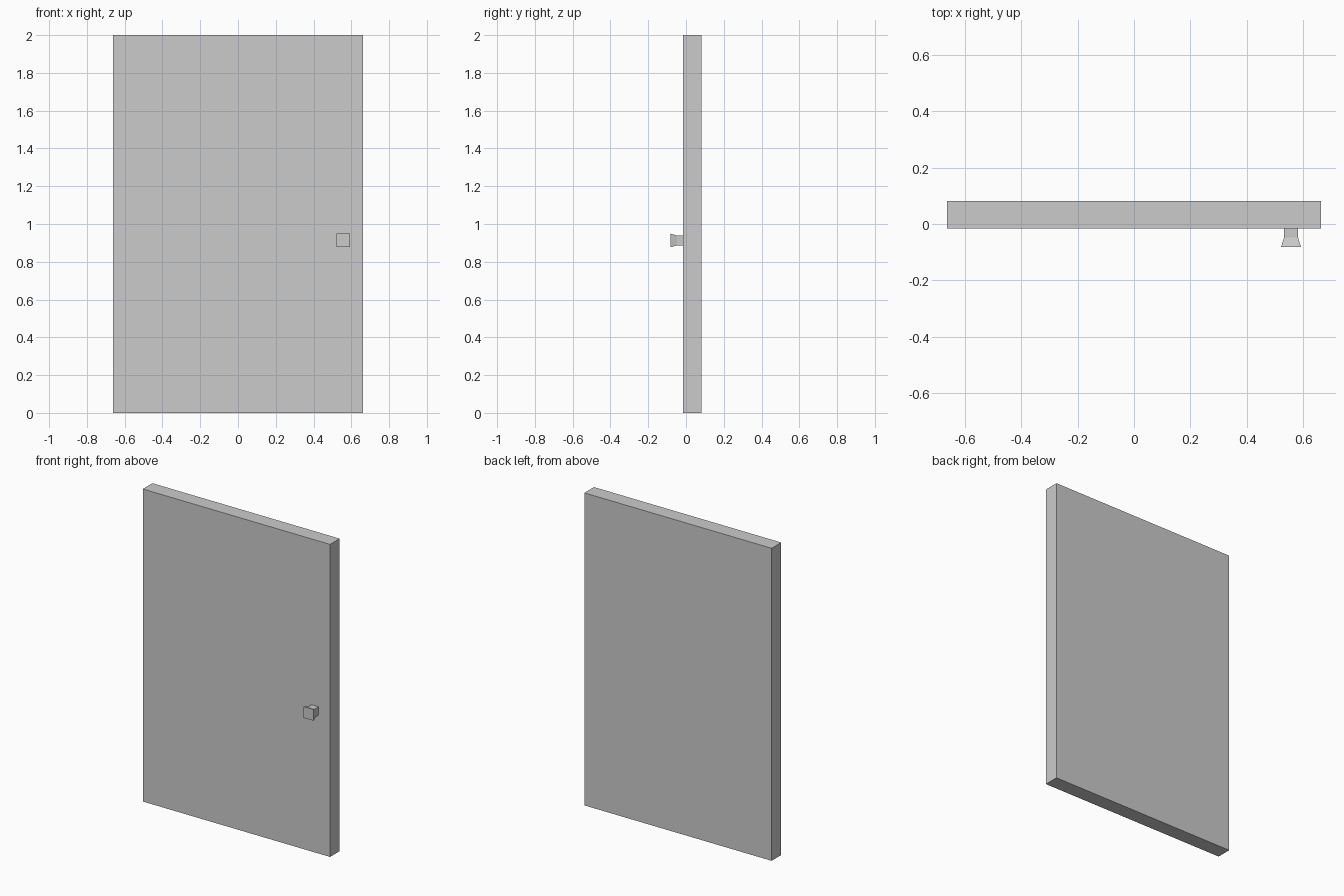
import bpy, bmesh

if "Cube" in bpy.data.objects:
    bpy.data.objects.remove(bpy.data.objects["Cube"])


def loft(name, sections):
    """Join rectangular sections (x, z, half width, half height, y) front to back."""
    bm = bmesh.new()
    rings = [[bm.verts.new((x + sx * w, y, z + sz * h))
              for sx, sz in ((-1, -1), (1, -1), (1, 1), (-1, 1))]
             for x, z, w, h, y in sections]
    for a, b in zip(rings, rings[1:]):
        for i in range(4):
            j = (i + 1) % 4
            bm.faces.new((a[i], a[j], b[j], b[i]))
    bm.faces.new(rings[0])
    bm.faces.new(rings[-1][::-1])
    bmesh.ops.recalc_face_normals(bm, faces=bm.faces)
    mesh = bpy.data.meshes.new(name)
    bm.to_mesh(mesh)
    bm.free()
    obj = bpy.data.objects.new(name, mesh)
    bpy.context.collection.objects.link(obj)
    return obj


# Door slab
loft("door_panel", [(0, 1, 0.663, 1, -0.016), (0, 1, 0.663, 1, 0.081)])

# Square knob: flared head narrowing to a straight neck set on the slab
KX, KZ = 0.557, 0.913
loft("door_knob", [(KX, KZ, 0.035, 0.036, -0.081),
                   (KX, KZ, 0.025, 0.026, -0.048),
                   (KX, KZ, 0.025, 0.026, -0.016)])
